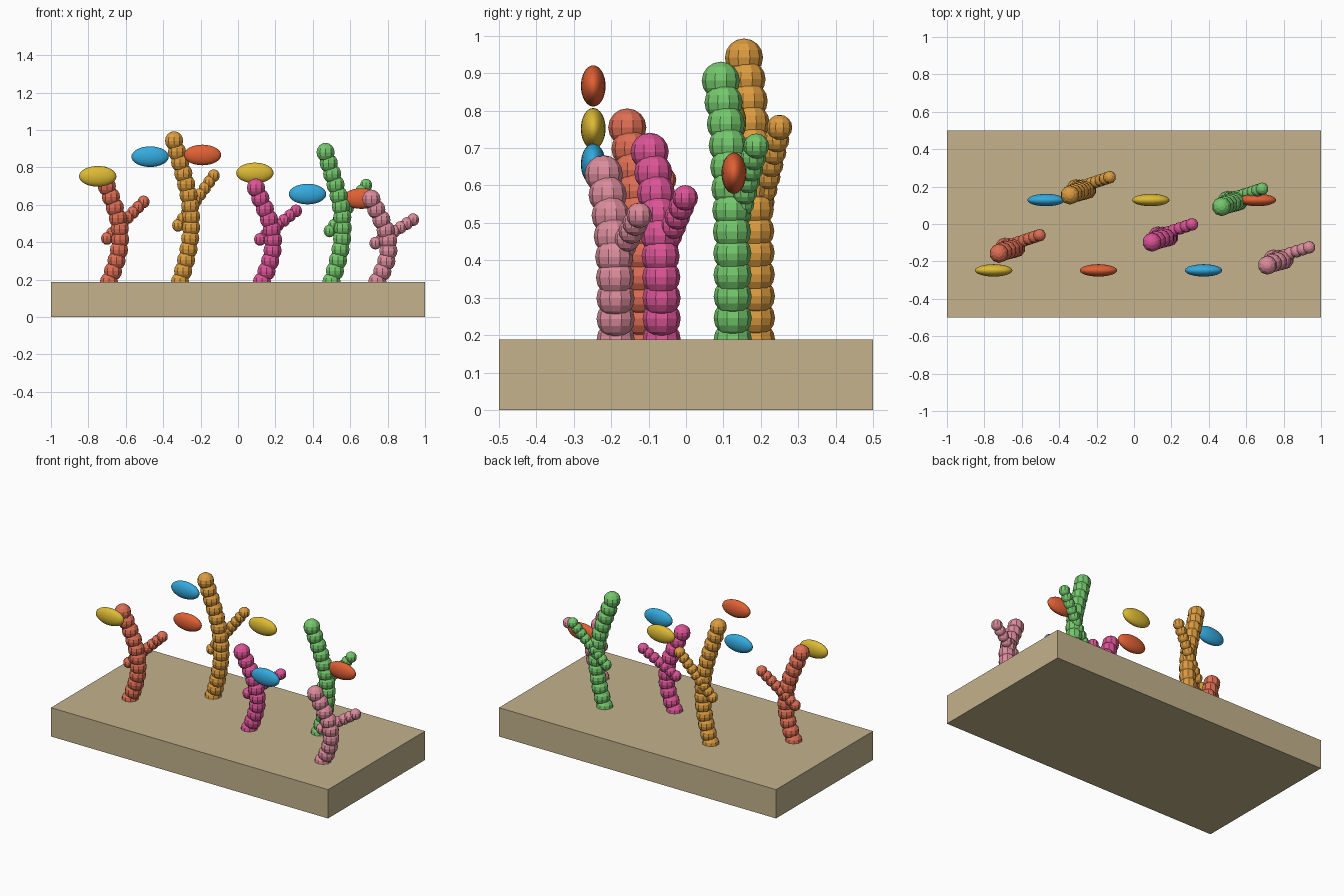
import bpy, bmesh
from math import sin
from mathutils import Vector, Matrix

old = bpy.data.objects.get("Cube")
if old:
    bpy.data.objects.remove(old)


def material(name, *rgb):
    """Flat material from 0-255 sRGB values."""
    col = [((c / 255 + 0.055) / 1.055) ** 2.4 for c in rgb] + [1]
    m = bpy.data.materials.new(name)
    m.use_nodes = True
    m.diffuse_color = col
    m.node_tree.nodes["Principled BSDF"].inputs["Base Color"].default_value = col
    return m


sand = material("sand", 196, 178, 140)
coral_red = material("coral red", 222, 110, 84)
amber = material("amber", 220, 156, 64)
magenta = material("magenta", 220, 84, 150)
green = material("leaf green", 116, 200, 108)
pink = material("dusty pink", 220, 140, 156)
yellow = material("fish yellow", 220, 186, 52)
blue = material("fish blue", 52, 170, 222)
orange = material("fish orange", 224, 96, 52)


def add_object(name, bm, mat):
    mesh = bpy.data.meshes.new(name)
    bm.to_mesh(mesh)
    bm.free()
    mesh.materials.append(mat)
    ob = bpy.data.objects.new(name, mesh)
    bpy.context.collection.objects.link(ob)
    return ob


def add_beads(name, points, radius, mat):
    bm = bmesh.new()
    for p in points:
        bmesh.ops.create_uvsphere(bm, u_segments=10, v_segments=8, radius=radius,
                                  matrix=Matrix.Translation(p))
    return add_object(name, bm, mat)


# Sand slab
SLAB = 0.188
bm = bmesh.new()
bmesh.ops.create_cube(bm, size=1, matrix=Matrix.Translation((0, 0, SLAB / 2))
                      @ Matrix.Diagonal((2, 1, SLAB, 1)))
add_object("sand_slab", bm, sand)


# Corals: a swaying beaded trunk and a thinner straight beaded branch
def add_coral(name, x, y, top, fork, tip, mat):
    n = round((top - SLAB) / 0.057)
    trunk = []
    for i in range(n + 1):
        t = i / n
        trunk.append(Vector((x + 0.06 * sin(3.7 * t), y - 0.032 * t ** 3,
                             SLAB + (top - SLAB) * t)))
    add_beads(name + "_trunk", trunk, 0.051, mat)
    start, end = Vector((x - 0.01, y, fork)), Vector(tip)
    k = round((end - start).length / 0.042)
    add_beads(name + "_branch", [start.lerp(end, i / k) for i in range(k + 1)],
              0.034, mat)


add_coral("red_coral", -0.69, -0.125, 0.755, 0.42, (-0.505, -0.06, 0.615), coral_red)
add_coral("amber_coral", -0.31, 0.187, 0.942, 0.49, (-0.13, 0.25, 0.755), amber)
add_coral("magenta_coral", 0.128, -0.065, 0.69, 0.415, (0.31, -0.002, 0.567), magenta)
add_coral("green_coral", 0.5, 0.125, 0.88, 0.46, (0.685, 0.188, 0.705), green)
add_coral("pink_coral", 0.745, -0.188, 0.63, 0.395, (0.936, -0.125, 0.52), pink)

# Fish: smooth flattened ellipsoids in two rows
FRONT, BACK = -0.248, 0.128
fish = [("yellow_fish_front", -0.75, FRONT, 0.752, yellow),
        ("blue_fish_back", -0.47, BACK, 0.857, blue),
        ("orange_fish_front", -0.19, FRONT, 0.866, orange),
        ("yellow_fish_back", 0.09, BACK, 0.77, yellow),
        ("blue_fish_front", 0.372, FRONT, 0.657, blue),
        ("orange_fish_back", 0.66, BACK, 0.633, orange)]
for name, x, y, z, mat in fish:
    bm = bmesh.new()
    bmesh.ops.create_uvsphere(bm, u_segments=24, v_segments=16, radius=1,
                              matrix=Matrix.Translation((x, y, z))
                              @ Matrix.Diagonal((0.1, 0.033, 0.055, 1)))
    for f in bm.faces:
        f.smooth = True
    add_object(name, bm, mat)
